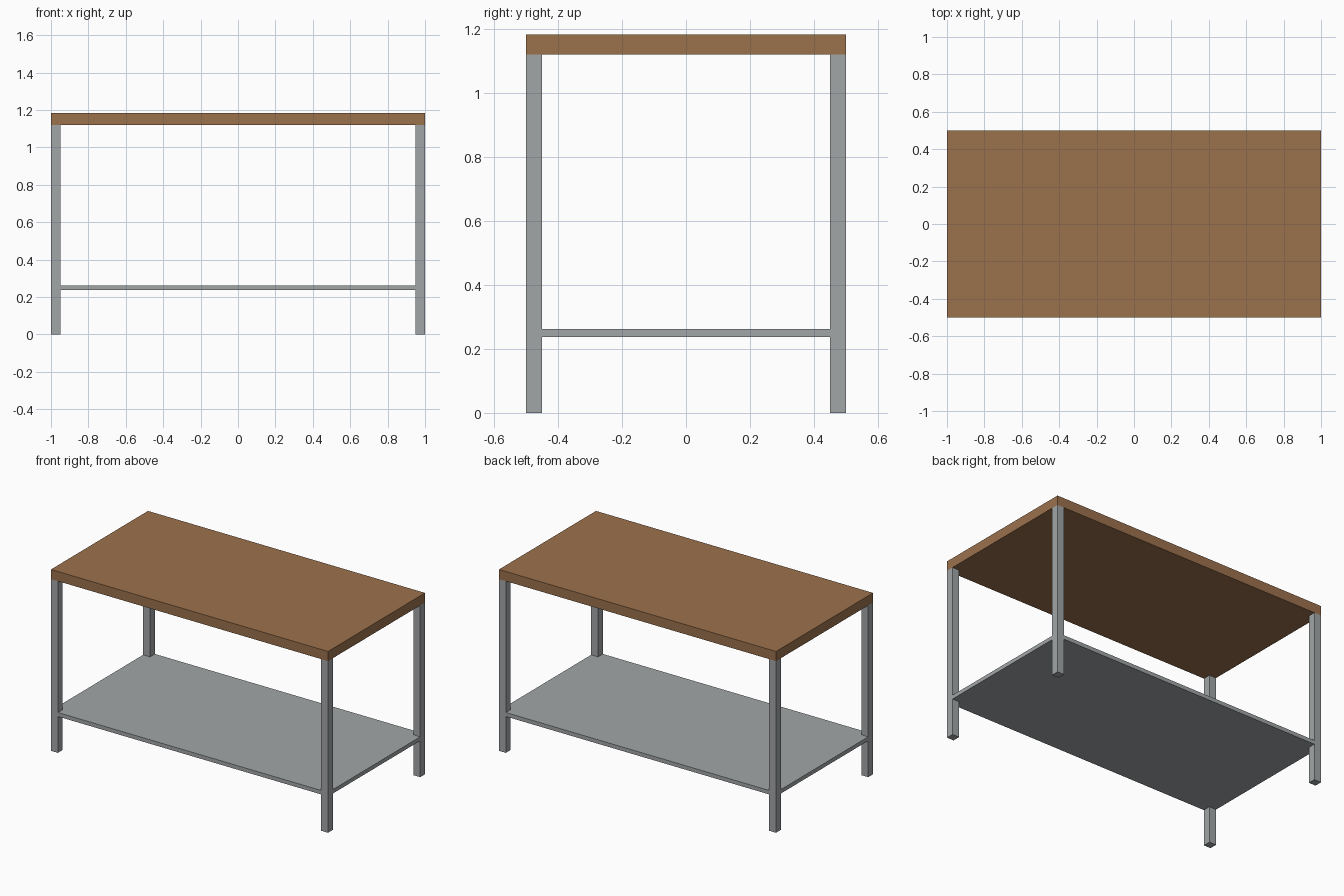
import bpy
import bmesh

cube = bpy.data.objects.get("Cube")
if cube:
    bpy.data.objects.remove(cube, do_unlink=True)

HALF_X, HALF_Y = 1.0, 0.5
LEG = 0.05
TOP_BOTTOM, TOP_HEIGHT = 1.12, 1.183
SHELF_LOW, SHELF_HIGH = 0.237, 0.263


def make_material(name, rgb):
    mat = bpy.data.materials.new(name)
    mat.use_nodes = True
    color = (*rgb, 1.0)
    mat.diffuse_color = color
    mat.node_tree.nodes["Principled BSDF"].inputs["Base Color"].default_value = color
    return mat


def make_slab(name, outline, low, high, mat):
    """Extrude a flat outline from one height to another."""
    bm = bmesh.new()
    face = bm.faces.new([bm.verts.new((x, y, low)) for x, y in outline])
    extruded = bmesh.ops.extrude_face_region(bm, geom=[face])["geom"]
    verts = [v for v in extruded if isinstance(v, bmesh.types.BMVert)]
    bmesh.ops.translate(bm, verts=verts, vec=(0, 0, high - low))
    bmesh.ops.recalc_face_normals(bm, faces=bm.faces)
    mesh = bpy.data.meshes.new(name)
    bm.to_mesh(mesh)
    bm.free()
    mesh.materials.append(mat)
    obj = bpy.data.objects.new(name, mesh)
    bpy.context.collection.objects.link(obj)
    return obj


def rectangle(x0, x1, y0, y1):
    return [(x0, y0), (x1, y0), (x1, y1), (x0, y1)]


wood = make_material("brown wood", (0.33, 0.165, 0.073))
steel = make_material("grey steel", (0.36, 0.38, 0.39))

# Thick wooden top
make_slab("table_top", rectangle(-HALF_X, HALF_X, -HALF_Y, HALF_Y),
          TOP_BOTTOM, TOP_HEIGHT, wood)

# Square legs flush with the corners
inner_x, inner_y = HALF_X - LEG, HALF_Y - LEG
for side, sx in (("left", 1), ("right", -1)):
    for end, sy in (("front", -1), ("back", 1)):
        make_slab(f"{end}_{side}_leg",
                  rectangle(sx * inner_x, sx * HALF_X, sy * inner_y, sy * HALF_Y),
                  0, TOP_BOTTOM, steel)

# Lower shelf, notched at each corner to fit around the legs
notch = [(HALF_X, inner_y), (inner_x, inner_y), (inner_x, HALF_Y)]
shelf_outline = []
for sx, sy in ((1, 1), (-1, 1), (-1, -1), (1, -1)):
    corner = [(sx * x, sy * y) for x, y in notch]
    shelf_outline += corner if sx * sy > 0 else corner[::-1]
make_slab("lower_shelf", shelf_outline, SHELF_LOW, SHELF_HIGH, steel)
